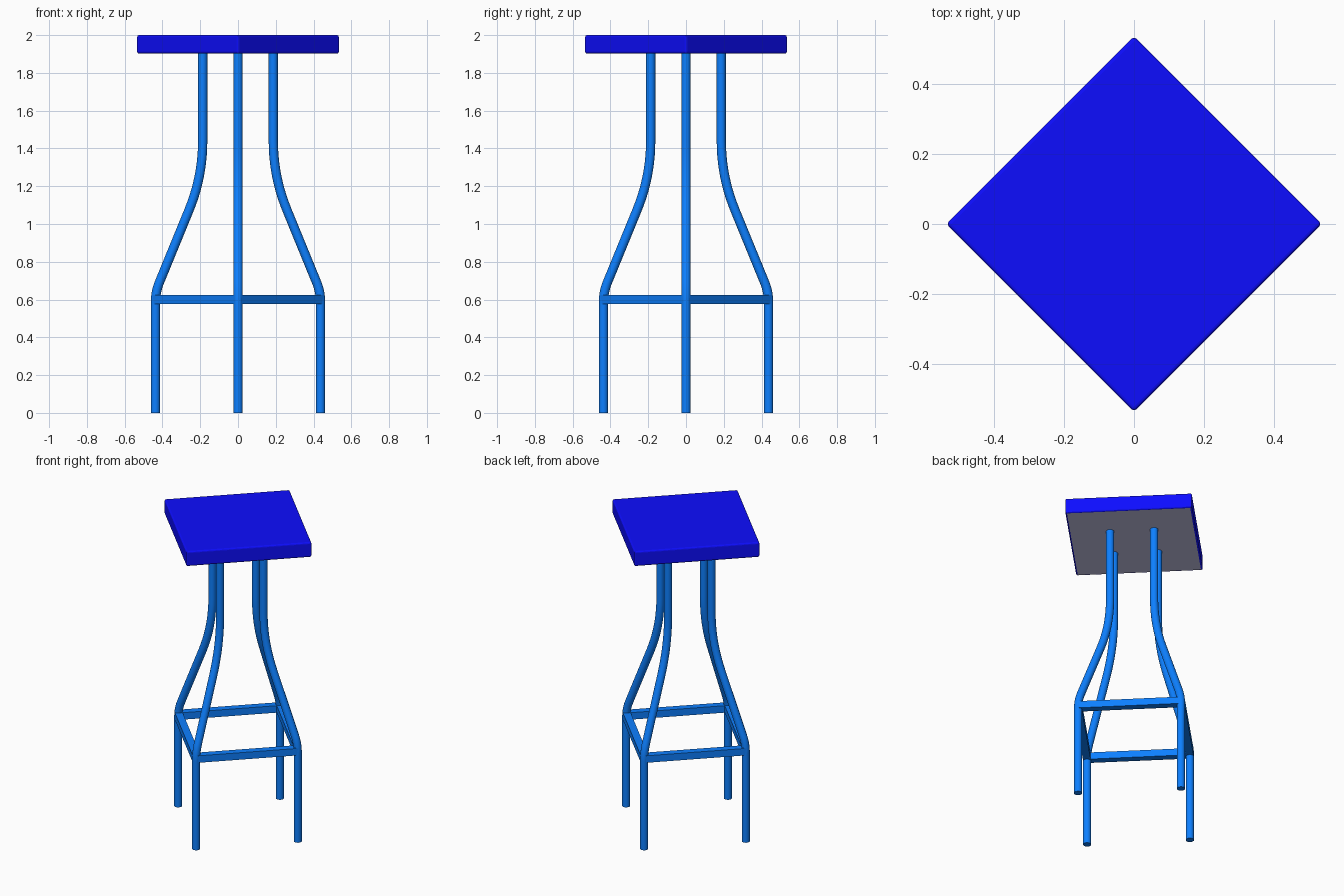
import bpy, bmesh, math
from mathutils import Vector, Matrix

if "Cube" in bpy.data.objects:
    bpy.data.objects.remove(bpy.data.objects["Cube"])

def material(name, rgb):
    m = bpy.data.materials.new(name)
    m.diffuse_color = (*rgb, 1)
    m.use_nodes = True
    m.node_tree.nodes["Principled BSDF"].inputs["Base Color"].default_value = m.diffuse_color
    return m

FRAME = material("frame_blue", (0.004, 0.215, 1.0))
SEAT = material("seat_blue", (0.004, 0.004, 1.0))
UNDER = material("underside_grey", (0.61, 0.61, 0.88))

LEG_R, FOOT_X, TOP_X = 0.0245, 0.437, 0.187
BAR_Z, BAR_T = 0.60, 0.046

def box(name, size, loc, angle, mats, bevel=0.0):
    bm = bmesh.new()
    bmesh.ops.create_cube(bm, size=1)
    bmesh.ops.scale(bm, vec=size, verts=bm.verts)
    if bevel:
        bmesh.ops.bevel(bm, geom=bm.edges[:], offset=bevel, segments=3,
                        profile=0.5, affect='EDGES')
        bm.normal_update()
        for f in bm.faces:
            f.material_index = 1 if f.normal.z < -0.99 else 0
    bm.transform(Matrix.Translation(loc) @ Matrix.Rotation(angle, 4, 'Z'))
    me = bpy.data.meshes.new(name)
    bm.to_mesh(me)
    bm.free()
    for m in mats:
        me.materials.append(m)
    ob = bpy.data.objects.new(name, me)
    bpy.context.collection.objects.link(ob)
    return ob

def bend(corner, before, after, length, steps=10):
    """Rounded corner sampled as a quadratic curve."""
    a = corner + (before - corner).normalized() * length
    b = corner + (after - corner).normalized() * length
    return [a * (1 - t) ** 2 + corner * 2 * t * (1 - t) + b * t * t
            for t in (i / steps for i in range(steps + 1))]

# Leg centre line as (distance from axis, height)
foot, knee = Vector((FOOT_X, 0)), Vector((FOOT_X, 0.64))
neck, top = Vector((TOP_X, 1.25)), Vector((TOP_X, 1.915))
profile = [foot, *bend(knee, foot, neck, 0.055), *bend(neck, knee, top, 0.19), top]

def leg(name, angle):
    cu = bpy.data.curves.new(name, 'CURVE')
    cu.dimensions = '3D'
    cu.twist_mode = 'MINIMUM'
    cu.bevel_depth = LEG_R
    cu.bevel_resolution = 6
    cu.use_fill_caps = True
    sp = cu.splines.new('POLY')
    sp.points.add(len(profile) - 1)
    for p, (r, z) in zip(sp.points, profile):
        p.co = (r * math.cos(angle), r * math.sin(angle), z, 1)
    cu.materials.append(FRAME)
    ob = bpy.data.objects.new(name, cu)
    bpy.context.collection.objects.link(ob)
    bpy.ops.object.select_all(action='DESELECT')
    ob.select_set(True)
    bpy.context.view_layer.objects.active = ob
    bpy.ops.object.convert(target='MESH')
    bpy.ops.object.shade_smooth_by_angle(angle=math.radians(40))

# Four bent tube legs and the four square stretchers joining them
sides = ["right", "back", "left", "front"]
for i, side in enumerate(sides):
    a = i * math.pi / 2
    leg(side + "_leg", a)
    mid = a + math.pi / 4
    d = FOOT_X / math.sqrt(2)
    box(f"{side}_{sides[(i + 1) % 4]}_stretcher",
        (FOOT_X * math.sqrt(2), BAR_T, BAR_T),
        (d * math.cos(mid), d * math.sin(mid), BAR_Z),
        mid + math.pi / 2, [FRAME])

# Square seat turned to a diamond, flat faces, grey underside
box("seat", (0.761, 0.761, 0.098), (0, 0, 1.951), math.pi / 4,
    [SEAT, UNDER], bevel=0.01)
